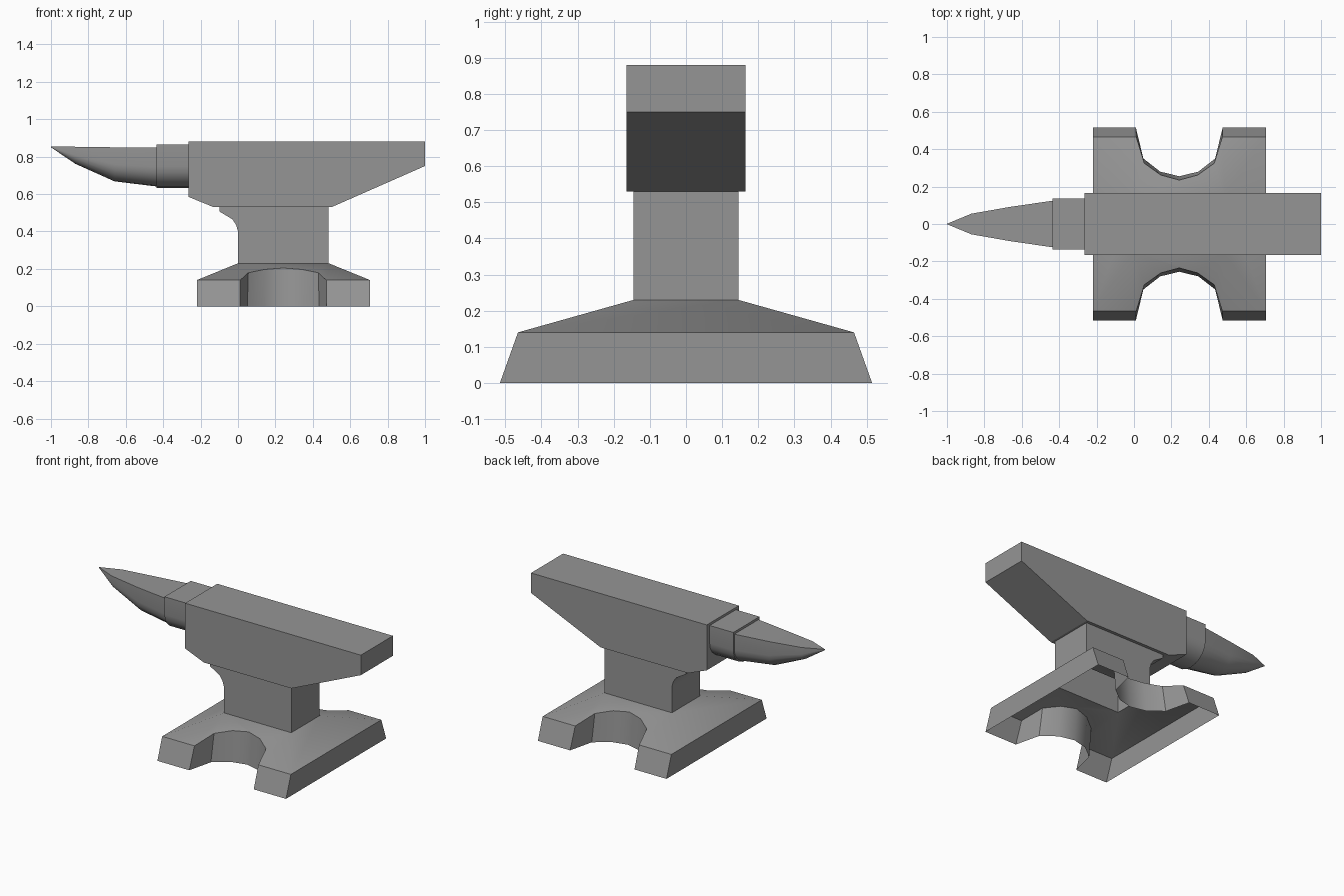
import bpy, bmesh, math

cube = bpy.data.objects.get("Cube")
if cube:
    bpy.data.objects.remove(cube, do_unlink=True)

iron = bpy.data.materials.new("iron_grey")
iron.use_nodes = True
GREY = (0.3, 0.3, 0.3, 1)
iron.diffuse_color = GREY
iron.node_tree.nodes["Principled BSDF"].inputs["Base Color"].default_value = GREY


def finish(name, bm, smooth=None):
    """Turn a bmesh into a named, coloured object."""
    bmesh.ops.remove_doubles(bm, verts=bm.verts, dist=1e-5)
    bmesh.ops.recalc_face_normals(bm, faces=bm.faces)
    mesh = bpy.data.meshes.new(name)
    bm.to_mesh(mesh)
    bm.free()
    mesh.materials.append(iron)
    obj = bpy.data.objects.new(name, mesh)
    bpy.context.collection.objects.link(obj)
    if smooth:
        bpy.ops.object.select_all(action='DESELECT')
        obj.select_set(True)
        bpy.context.view_layer.objects.active = obj
        bpy.ops.object.shade_smooth_by_angle(angle=math.radians(smooth))
    return obj


def loft(bm, rings, closed=True):
    """Bridge successive rings of equal point count."""
    rows = [[bm.verts.new(p) for p in ring] for ring in rings]
    n = len(rows[0])
    for a, b in zip(rows, rows[1:]):
        for i in range(n if closed else n - 1):
            j = (i + 1) % n
            bm.faces.new((a[i], a[j], b[j], b[i]))
    return rows


def extrude_profile(name, profile, half, open_edges=(), smooth=None):
    """Extrude an x-z profile along y, leaving chosen edges open."""
    bm = bmesh.new()
    front, back = loft(bm, [[(x, y, z) for x, z in profile] for y in (-half, half)])
    bm.faces.new(front)
    bm.faces.new(back)
    bm.faces.ensure_lookup_table()
    bmesh.ops.delete(bm, geom=[bm.faces[i] for i in open_edges], context='FACES_ONLY')
    return finish(name, bm, smooth)


# Striking body with tapered heel
extrude_profile("body", [(-.265, .88), (1, .88), (1, .75), (.5, .53),
                         (-.13, .53), (-.265, .585)], .165)

# Waist with curved bracket, open at both ends
extrude_profile("waist", [(0, .23), (.485, .23), (.485, .53), (-.1, .53), (-.1, .507),
                          (-.03, .465), (-.01, .435), (0, .4)], .145, (0, 2), 35)


# Hollow base: foot outline, arched cutouts and sloping top
def slope_z(y):
    return .23 - .09 * (abs(y) - .145) / .32


LOWER = [(-.22, .515), (.01, .515), (.05, .35), (.14, .28), (.242, .255)]
UPPER = [(-.22, .465), (.012, .465), (.055, .325), (.143, .262), (.242, .235)]
CENTRE = .242


def full_side(half):
    return half + [(2 * CENTRE - x + (.002 if x < 0 else 0), y) for x, y in half[-2::-1]]


bm = bmesh.new()
for s in (-1, 1):
    low = [(x, s * y, 0) for x, y in full_side(LOWER)]
    up = [(x, s * y, slope_z(y)) for x, y in full_side(UPPER)]
    rows = loft(bm, [low, up], closed=False)
    crest = [bm.verts.new((x, s * .145, .23)) for x in (.485, 0)]
    bm.faces.new(rows[1] + crest)
for i, x, cx in ((0, -.22, 0), (1, .706, .485)):
    loft(bm, [[(x, -.515, 0), (x, .515, 0)],
              [(x, -.465, .14), (x, .465, .14)],
              [(cx, -.145, .23), (cx, .145, .23)]], closed=False)
finish("base", bm, 35)


# Horn and its neck: flat on top, rounded underneath
def section(x, w, top, bottom, steps=10):
    mid = (top + bottom) / 2
    arc = [(x, w * math.cos(math.pi * i / steps),
            mid - (mid - bottom) * math.sin(math.pi * i / steps))
           for i in range(steps + 1)]
    return [(x, w, top)] + arc + [(x, -w, top)]


def horn_part(name, stations):
    bm = bmesh.new()
    rows = loft(bm, [section(*s) for s in stations])
    bm.faces.new(rows[0])
    bm.faces.new(rows[-1])
    return finish(name, bm, 35)


horn_part("horn_neck", [(-.26, .135, .865, .633), (-.435, .135, .865, .633)])
horn_part("horn", [(-.43, .125, .85, .64), (-.66, .092, .85, .668),
                   (-.87, .055, .853, .762), (-1, .001, .855, .85)])
